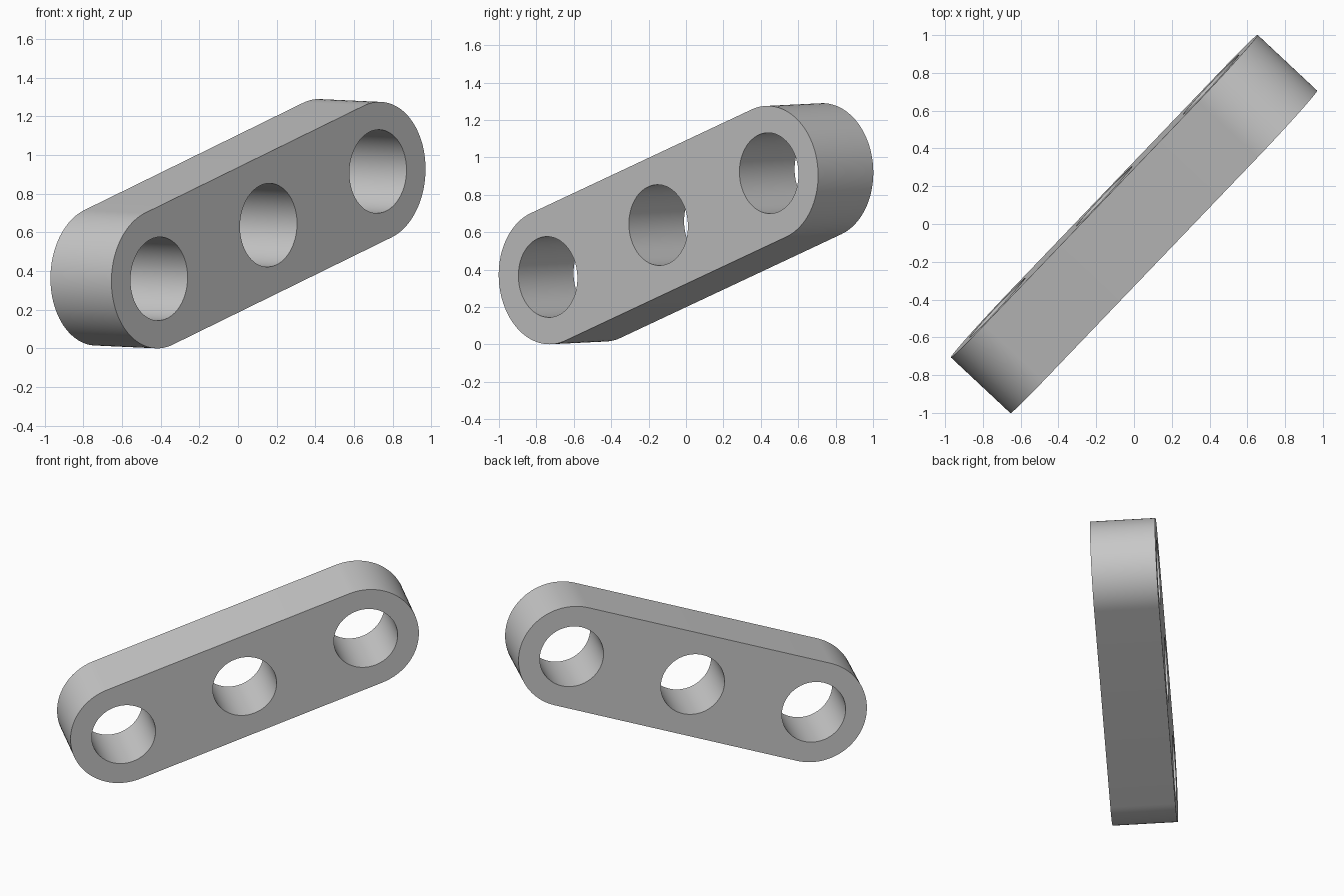
import bpy
import bmesh
from math import sin, cos, pi
from mathutils import Vector, Matrix

cube = bpy.data.objects.get("Cube")
if cube:
    bpy.data.objects.remove(cube, do_unlink=True)

UNIT = 0.072
PITCH, END_R, HOLE_R, THICK = 12 * UNIT, 5 * UNIT, 3 * UNIT, 6 * UNIT
SEG = 96

grey = bpy.data.materials.new("light_grey")
grey.use_nodes = True
grey.diffuse_color = (0.58, 0.58, 0.58, 1)
grey.node_tree.nodes["Principled BSDF"].inputs["Base Color"].default_value = (0.58, 0.58, 0.58, 1)


def arc(cx, radius, start, sweep, steps):
    angles = [start + sweep * i / steps for i in range(steps + 1)]
    return [(cx + radius * cos(a), radius * sin(a)) for a in angles]


def add_loop(bm, points):
    verts = [bm.verts.new((x, y, -THICK / 2)) for x, y in points]
    return [bm.edges.new((v, verts[i - 1])) for i, v in enumerate(verts)]


bm = bmesh.new()

# Rounded outline of the bar
edges = add_loop(bm, arc(PITCH, END_R, -pi / 2, pi, SEG // 2)
                 + arc(-PITCH, END_R, pi / 2, pi, SEG // 2))

# Three evenly spaced through holes
for i in (-1, 0, 1):
    edges += add_loop(bm, arc(i * PITCH, HOLE_R, 0, 2 * pi, SEG)[:-1])

# Fill the face between the loops and extrude it to full thickness
bmesh.ops.triangle_fill(bm, edges=edges, use_beauty=True, normal=(0, 0, 1))
faces = bm.faces[:]
result = bmesh.ops.extrude_face_region(bm, geom=faces, use_keep_orig=True)
top = [g for g in result["geom"] if isinstance(g, bmesh.types.BMVert)]
bmesh.ops.translate(bm, verts=top, vec=(0, 0, THICK))
bmesh.ops.recalc_face_normals(bm, faces=bm.faces[:])

# Lean the bar: long axis rises diagonally, holes run along the normal
along = Vector((0.565, 0.59, 0.277)).normalized()
normal = Vector((0.157, -0.148, -0.0075))
normal = (normal - along * normal.dot(along)).normalized()
side = normal.cross(along)
turn = Matrix((along, side, normal)).transposed().to_4x4()
bm.transform(Matrix.Translation((0, 0, 0.645)) @ turn)

mesh = bpy.data.meshes.new("three_hole_link_bar")
bm.to_mesh(mesh)
bm.free()
mesh.materials.append(grey)
bar = bpy.data.objects.new("three_hole_link_bar", mesh)
bpy.context.collection.objects.link(bar)

bpy.ops.object.select_all(action="DESELECT")
bar.select_set(True)
bpy.context.view_layer.objects.active = bar
bpy.ops.object.shade_smooth_by_angle(angle=pi / 6)
